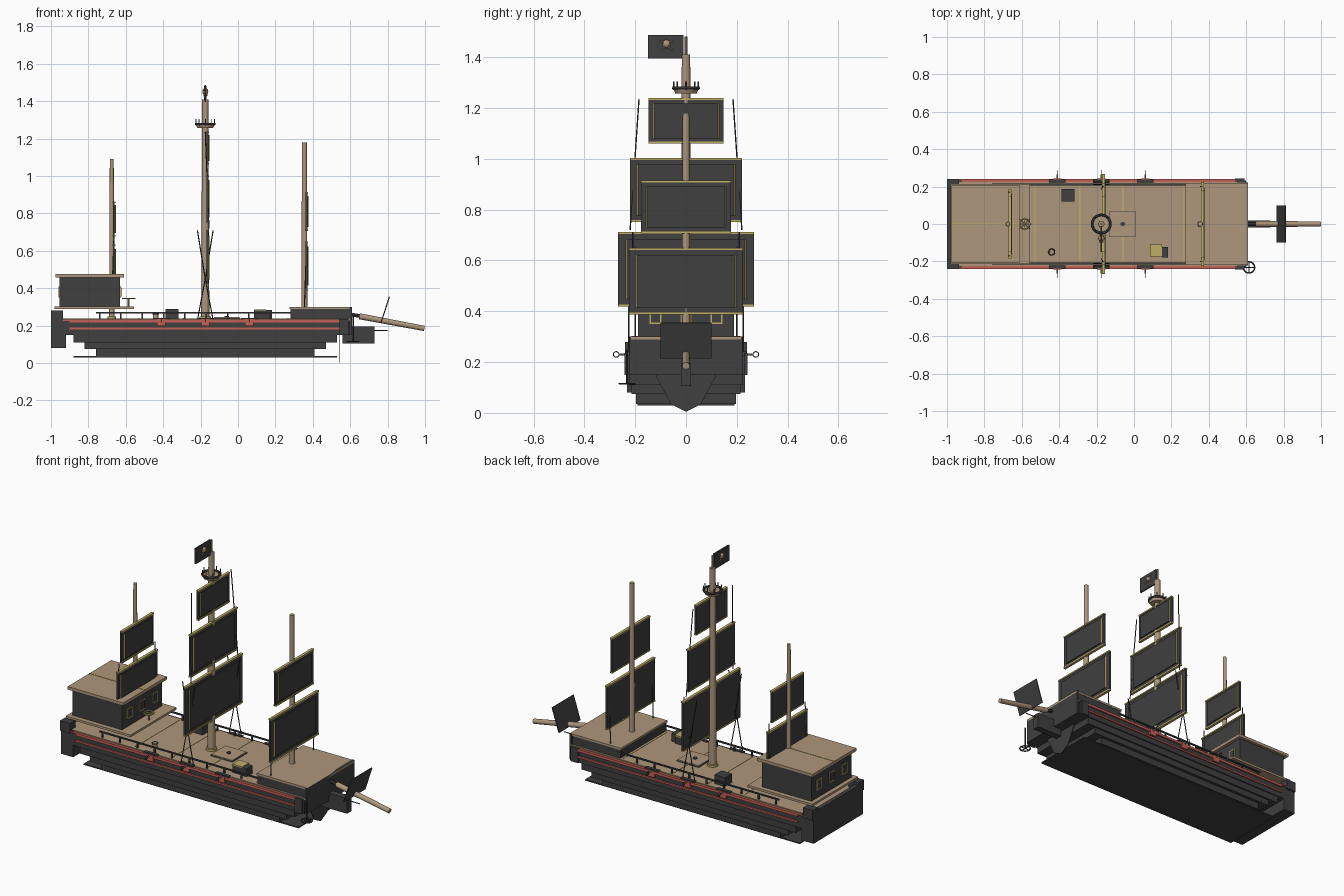
import bpy, bmesh, math
from mathutils import Vector

if "Cube" in bpy.data.objects:
    bpy.data.objects.remove(bpy.data.objects["Cube"])


def material(name, rgb):
    m = bpy.data.materials.new(name)
    m.use_nodes = True
    m.diffuse_color = (*rgb, 1)
    m.node_tree.nodes["Principled BSDF"].inputs["Base Color"].default_value = (*rgb, 1)
    return m


DARK = material("charcoal", (0.05, 0.05, 0.05))
WOOD = material("tan wood", (0.42, 0.31, 0.2))
RED = material("red trim", (0.55, 0.12, 0.09))
GOLD = material("gold trim", (0.52, 0.43, 0.13))


def finish(name, bm, mat, smooth=False):
    bmesh.ops.recalc_face_normals(bm, faces=bm.faces)
    mesh = bpy.data.meshes.new(name)
    bm.to_mesh(mesh)
    bm.free()
    mesh.materials.append(mat)
    ob = bpy.data.objects.new(name, mesh)
    bpy.context.collection.objects.link(ob)
    if smooth:
        bpy.ops.object.select_all(action="DESELECT")
        ob.select_set(True)
        bpy.context.view_layer.objects.active = ob
        bpy.ops.object.shade_smooth_by_angle(angle=math.radians(40))
    return ob


def box(name, mat, x, y, z):
    """Box from (min, max) ranges."""
    bm = bmesh.new()
    bmesh.ops.create_cube(bm, size=1)
    for v in bm.verts:
        v.co = [r[0] + (c + 0.5) * (r[1] - r[0]) for r, c in zip((x, y, z), v.co)]
    return finish(name, bm, mat)


def rod(name, mat, a, b, r1, r2=None, n=16):
    """Tapered rod from a to b."""
    a, b = Vector(a), Vector(b)
    d = b - a
    bm = bmesh.new()
    bmesh.ops.create_cone(bm, cap_ends=True, segments=n, radius1=r1,
                          radius2=r1 if r2 is None else r2, depth=d.length)
    bm.transform(d.to_track_quat("Z", "Y").to_matrix().to_4x4())
    bmesh.ops.translate(bm, verts=bm.verts, vec=(a + b) / 2)
    return finish(name, bm, mat, n > 6)


def ring(name, mat, at, radius, tube, axis="Z"):
    rot = (0, math.pi / 2, 0) if axis == "X" else (0, 0, 0)
    bpy.ops.mesh.primitive_torus_add(location=at, rotation=rot, major_radius=radius,
                                     minor_radius=tube, major_segments=24, minor_segments=6)
    ob = bpy.context.object
    ob.name = name
    ob.data.materials.append(mat)
    bpy.ops.object.shade_smooth_by_angle()


def sym(h):
    return (-h, h)


# Stepped hull
box("keel_slab", DARK, (-0.88, 0.53), sym(0.19), (0.03, 0.037))
for i, (x0, x1, h, z0, z1) in enumerate([
        (-0.76, 0.41, 0.197, 0.035, 0.075), (-0.82, 0.47, 0.215, 0.075, 0.11),
        (-0.88, 0.53, 0.225, 0.11, 0.15), (-0.94, 0.6, 0.232, 0.15, 0.228)]):
    box(f"hull_step_{i}", DARK, (x0, x1), sym(h), (z0, z1))
box("main_deck", WOOD, (-0.97, 0.6), sym(0.225), (0.228, 0.238))

# Transom with corner posts
box("transom", DARK, (-1, -0.92), sym(0.232), (0.08, 0.238))
box("transom_rail", DARK, (-1, -0.975), sym(0.235), (0.238, 0.265))
for s in (-1, 1):
    y = sorted((s * 0.19, s * 0.24))
    box("stern_post", DARK, (-1, -0.935), y, (0.22, 0.28))
    y = sorted((s * 0.228, s * 0.242))
    box("bow_post", DARK, (0.54, 0.59), y, (0.15, 0.235))

    # Red stripes, gun ports and side rings
    for z in (0.18, 0.217):
        box("red_stripe", RED, (-0.9, 0.545), sorted((s * 0.228, s * 0.24)), (z, z + 0.01))
    box("red_gunwale", RED, (-0.96, 0.55), sorted((s * 0.223, s * 0.24)), (0.226, 0.232))
    for x in (-0.41, -0.175, 0.06):
        box("gun_port", RED, (x - 0.022, x + 0.022), sorted((s * 0.23, s * 0.243)), (0.198, 0.235))
        box("port_lid", DARK, (x - 0.045, x + 0.045), sorted((s * 0.218, s * 0.238)), (0.234, 0.242))
        rod("gun_barrel", WOOD, (x, s * 0.2, 0.23), (x, s * 0.265, 0.23), 0.004, n=8)
        ring("gun_ring", DARK, (x, s * 0.275, 0.23), 0.011, 0.002, "X")

    # Side railing
    box("railing", DARK, (-0.76, 0.3), sorted((s * 0.207, s * 0.217)), (0.266, 0.273))
    for i in range(10):
        x = -0.74 + i * 0.114
        box("railing_post", DARK, (x - 0.004, x + 0.004), sorted((s * 0.208, s * 0.216)), (0.236, 0.268))

# Raised foredeck
box("foredeck_wall", DARK, (0.28, 0.605), sym(0.215), (0.236, 0.288))
box("foredeck", WOOD, (0.275, 0.61), sym(0.217), (0.288, 0.3))
box("bow_bulkhead", DARK, (0.595, 0.61), sym(0.222), (0.15, 0.3))

# Bow beak, prow plate and bowsprit
box("bow_beak", DARK, (0.56, 0.73), sym(0.02), (0.105, 0.195))
rod("beak_spike", DARK, (0.72, 0, 0.175), (0.8, 0, 0.175), 0.003, n=6)
bm = bmesh.new()
half = [(0.1, 0.155), (0.118, 0.145), (0.06, 0.035), (0, 0.004)]
outline = half + [(-y, z) for y, z in reversed(half[:-1])]
face = bm.faces.new([bm.verts.new((0.54, y, z)) for y, z in outline])
solid = bmesh.ops.extrude_face_region(bm, geom=[face])
bmesh.ops.translate(bm, vec=(0.004, 0, 0),
                    verts=[g for g in solid["geom"] if isinstance(g, bmesh.types.BMVert)])
finish("prow_plate", bm, DARK)
rod("bowsprit", WOOD, (0.65, 0, 0.25), (0.997, 0, 0.185), 0.016, 0.014)
rod("bowsprit_stay", DARK, (0.6, 0, 0.26), (0.72, 0, 0.24), 0.01, n=8)
sprit = box("bowsprit_sail", DARK, (-0.003, 0.003), sym(0.1), sym(0.073))
sprit.location = (0.787, 0, 0.285)
sprit.rotation_euler = (0, math.radians(18), 0)

# Hanging anchor
rod("anchor_stock", DARK, (0.615, -0.232, 0.115), (0.615, -0.232, 0.25), 0.004, n=8)
ring("anchor_ring", DARK, (0.615, -0.232, 0.115), 0.03, 0.004)
for d in ((0.03, 0), (0, 0.03)):
    rod("anchor_spoke", DARK, (0.615 - d[0], -0.232 - d[1], 0.115),
        (0.615 + d[0], -0.232 + d[1], 0.115), 0.003, n=6)

# Stern cabin
box("cabin_floor", WOOD, (-0.98, -0.555), sym(0.215), (0.29, 0.303))
box("cabin_walls", DARK, (-0.955, -0.63), sym(0.188), (0.303, 0.457))
box("cabin_roof", WOOD, (-0.975, -0.61), sym(0.205), (0.457, 0.475))
box("roof_stripe", GOLD, (-0.975, -0.61), sym(0.004), (0.475, 0.477))
for y in (-0.12, 0, 0.12):
    for side, x in (("front", -0.63), ("back", -0.959)):
        box(f"{side}_window_frame", GOLD, (x, x + 0.004), (y - 0.024, y + 0.024), (0.35, 0.41))
        inset = x + 0.002 if side == "front" else x - 0.002
        box(f"{side}_window_pane", DARK, (inset, inset + 0.004), (y - 0.018, y + 0.018), (0.356, 0.404))

# Helm wheel
rod("helm_post", WOOD, (-0.585, 0, 0.3), (-0.585, 0, 0.345), 0.006, n=8)
ring("helm_wheel", GOLD, (-0.585, 0, 0.345), 0.027, 0.004)
for k in range(4):
    c, s = 0.036 * math.cos(k * math.pi / 4), 0.036 * math.sin(k * math.pi / 4)
    rod("helm_spoke", GOLD, (-0.585 - c, -s, 0.345), (-0.585 + c, s, 0.345), 0.002, n=6)

# Deck details
for x in (-0.53, -0.29, -0.06, 0.268):
    box("deck_seam", GOLD, (x - 0.003, x + 0.003), sym(0.205), (0.238, 0.24))
box("hatch_edge", DARK, (-0.132, 0.012), sym(0.07), (0.238, 0.241))
box("hatch", WOOD, (-0.129, 0.009), sym(0.067), (0.238, 0.247))
rod("hatch_knob", DARK, (-0.06, 0, 0.245), (-0.06, 0, 0.252), 0.012)
box("dark_crate", DARK, (-0.387, -0.317), (0.12, 0.187), (0.238, 0.29))
box("chest", DARK, (0.085, 0.15), (-0.175, -0.11), (0.238, 0.28))
box("chest_lid", GOLD, (0.085, 0.15), (-0.175, -0.11), (0.28, 0.287))
box("small_crate", DARK, (0.15, 0.182), (-0.178, -0.123), (0.238, 0.285))
rod("bucket", WOOD, (-0.44, -0.15, 0.238), (-0.44, -0.15, 0.262), 0.015)
ring("bucket_rim", DARK, (-0.44, -0.15, 0.262), 0.016, 0.003)


def sail(name, x, h, z0, z1):
    """Framed sail with gold yards along its top and bottom."""
    box(name, DARK, (x + 0.006, x + 0.016), sym(h), (z0, z1))
    m = 0.09 * (z1 - z0)
    box(name + "_panel", DARK, (x + 0.014, x + 0.022), sym(h * 0.86), (z0 + m, z1 - m))
    for z in (z0, z1):
        box(name + "_yard", GOLD, (x + 0.004, x + 0.02), sym(h), (z - 0.004, z + 0.004))
    for s in (-1, 1):
        rod(name + "_edge", GOLD, (x + 0.017, s * h * 0.86, z0 + m),
            (x + 0.017, s * h * 0.86, z1 - m), 0.005, n=4)


# Masts and their sails: x, top, foot radius, sails (half width, bottom, top)
MASTS = {
    "fore": (0.355, 1.18, 0.017, [(0.225, 0.392, 0.645), (0.178, 0.71, 0.91)]),
    "main": (-0.175, 1.41, 0.022, [(0.268, 0.422, 0.708), (0.22, 0.755, 1.0), (0.147, 1.065, 1.235)]),
    "mizzen": (-0.675, 1.09, 0.014, [(0.185, 0.42, 0.63), (0.15, 0.68, 0.86)]),
}
for name, (x, top, r, sails) in MASTS.items():
    rod(name + "_mast", WOOD, (x, 0, 0.235), (x, 0, top), r, r * 0.75)
    rod(name + "_mast_collar", GOLD, (x, 0, 0.238), (x, 0, 0.25), r + 0.008)
    for i, (h, z0, z1) in enumerate(sails):
        sail(f"{name}_sail_{i}", x, h, z0, z1)

# Rigging on the main mast
mx = -0.175
for s in (-1, 1):
    for d in (-1, 1):
        rod("lower_shroud", DARK, (mx + d * 0.04, s * 0.225, 0.24), (mx, s * 0.225, 0.45), 0.003, n=6)
        rod("middle_shroud", DARK, (mx + d * 0.042, s * 0.21, 0.71), (mx, s * 0.21, 0.45), 0.003, n=6)
    rod("upper_shroud", DARK, (mx + 0.02, s * 0.22, 0.72), (mx, s * 0.185, 1.235), 0.003, n=6)
    for x, y, z in ((0.355, 0.2, 0.4), (-0.675, 0.17, 0.43)):
        rod("sail_stay", DARK, (x, s * y, z - 0.1), (x + 0.012, s * y, z + 0.25), 0.003, n=6)

# Crow's nest
rod("nest_floor", WOOD, (mx, 0, 1.257), (mx, 0, 1.275), 0.042, 0.05, 24)
ring("nest_rim", DARK, (mx, 0, 1.278), 0.049, 0.007)
for k in range(8):
    a = k * math.pi / 4
    px, py = mx + 0.049 * math.cos(a), 0.049 * math.sin(a)
    rod("nest_post", DARK, (px, py, 1.27), (px, py, 1.305), 0.003, n=6)

# Flag with a carved emblem on both faces
rod("flag_pole", WOOD, (mx, 0, 1.4), (mx, 0, 1.482), 0.006, n=8)
box("flag", DARK, (mx - 0.004, mx + 0.004), (-0.15, -0.01), (1.395, 1.488))
bm = bmesh.new()
bmesh.ops.create_icosphere(bm, subdivisions=2, radius=0.017,)
bmesh.ops.translate(bm, verts=bm.verts, vec=(mx, -0.077, 1.452))
finish("flag_emblem", bm, WOOD, True)
for s in (-1, 1):
    for x in (mx - 0.008, mx + 0.008):
        rod("emblem_bone", WOOD, (x, -0.077 - s * 0.022, 1.428), (x, -0.077 + s * 0.022, 1.465), 0.003, n=6)
